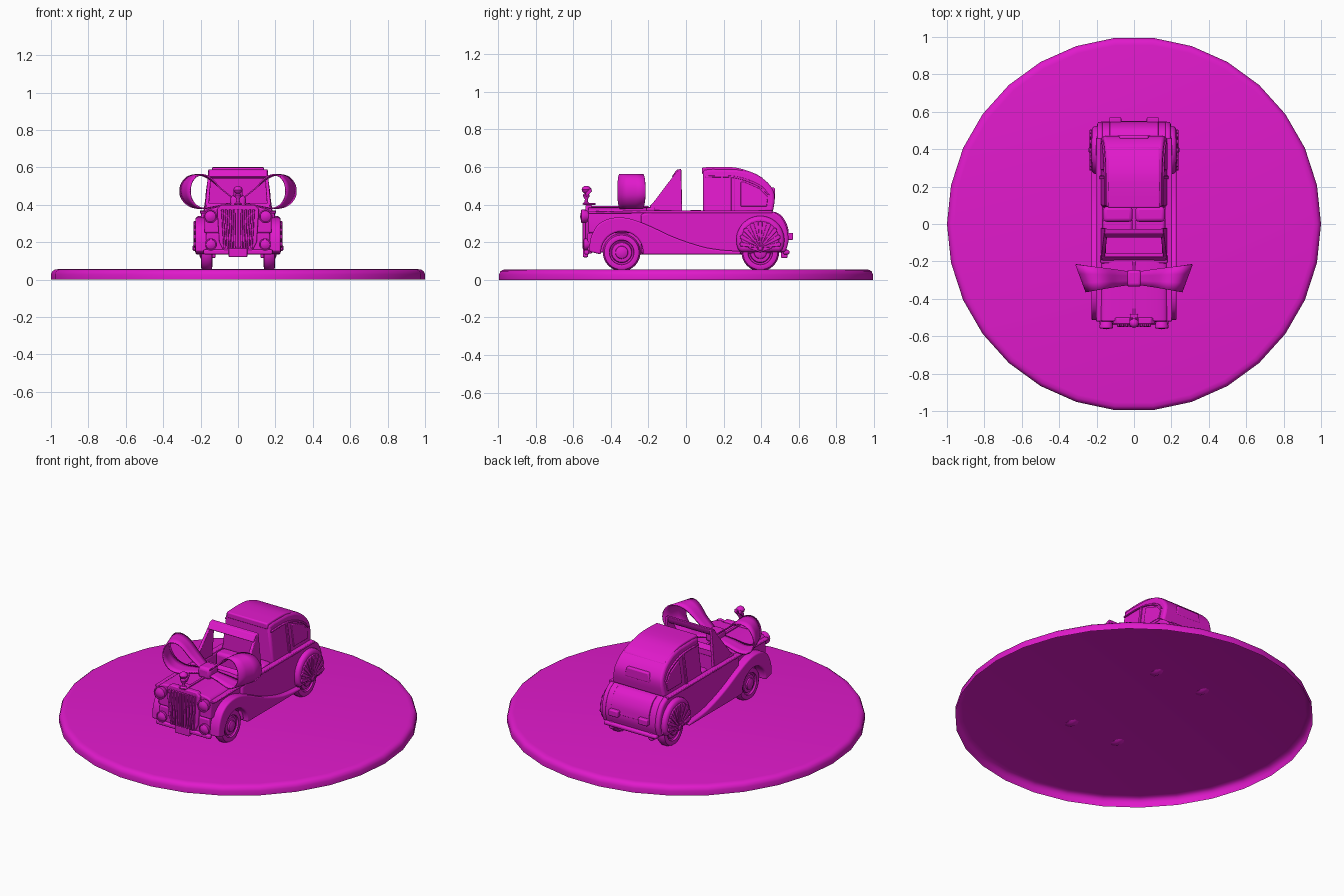
import bpy, bmesh
from math import pi, cos, sin, radians
from mathutils import Matrix, Vector

if "Cube" in bpy.data.objects:
    bpy.data.objects.remove(bpy.data.objects["Cube"])

mat = bpy.data.materials.new("magenta")
mat.diffuse_color = (0.75, 0.01, 0.6, 1)
mat.use_nodes = True
mat.node_tree.nodes["Principled BSDF"].inputs["Base Color"].default_value = mat.diffuse_color


def finish(name, bm, bevel=0, mirror=False, thick=0, seg=3):
    bmesh.ops.recalc_face_normals(bm, faces=bm.faces[:])
    me = bpy.data.meshes.new(name)
    bm.to_mesh(me)
    bm.free()
    ob = bpy.data.objects.new(name, me)
    bpy.context.collection.objects.link(ob)
    me.materials.append(mat)
    bpy.ops.object.select_all(action='DESELECT')
    ob.select_set(True)
    bpy.context.view_layer.objects.active = ob
    bpy.ops.object.shade_smooth_by_angle(angle=radians(40))
    if thick:
        m = ob.modifiers.new("thick", 'SOLIDIFY')
        m.thickness = thick
        m.offset = 0
    if bevel:
        m = ob.modifiers.new("bevel", 'BEVEL')
        m.width, m.segments = bevel, seg
        m.limit_method, m.angle_limit = 'ANGLE', radians(40)
    if mirror:
        ob.modifiers.new("mirror", 'MIRROR')
    return ob


def prism(name, pts, a, b, axis='x', bevel=0, mirror=False, taper=None):
    """Extrude an outline along x (points are y,z) or along y (points are x,z)."""
    bm = bmesh.new()
    ends = []
    for t in (a, b):
        ends.append([bm.verts.new((t, u, v) if axis == 'x' else (u, t, v)) for u, v in pts])
    n = len(pts)
    bm.faces.new(ends[0])
    bm.faces.new(ends[1][::-1])
    for i in range(n):
        j = (i + 1) % n
        bm.faces.new((ends[0][i], ends[0][j], ends[1][j], ends[1][i]))
    if taper:  # narrow in x above height z0
        z0, k = taper
        for v in bm.verts:
            v.co.x *= 1 - k * max(0, v.co.z - z0)
    return finish(name, bm, bevel, mirror)


def box(name, x, y, z, bevel=0.006, mirror=False):
    return prism(name, [(y[0], z[0]), (y[1], z[0]), (y[1], z[1]), (y[0], z[1])],
                 x[0], x[1], bevel=bevel, mirror=mirror)


def lathe(name, prof, at=(0, 0, 0), axis='z', steps=28, mirror=False):
    """Spin (radius, height) points; height runs along +z, +x or -y."""
    bm = bmesh.new()
    vs = [bm.verts.new((r, 0, h)) for r, h in prof]
    es = [bm.edges.new(p) for p in zip(vs, vs[1:])]
    bmesh.ops.spin(bm, geom=vs + es, cent=(0, 0, 0), axis=(0, 0, 1), angle=2 * pi, steps=steps)
    bmesh.ops.remove_doubles(bm, verts=bm.verts[:], dist=1e-5)
    rot = {'z': Matrix(), 'x': Matrix.Rotation(pi / 2, 4, 'Y'), 'y': Matrix.Rotation(pi / 2, 4, 'X')}[axis]
    bm.transform(Matrix.Translation(at) @ rot)
    return finish(name, bm, mirror=mirror)


def curve(pts, n=4):
    """Smooth path through the points."""
    p = [Vector(q) for q in pts]
    p = [2 * p[0] - p[1]] + p + [2 * p[-1] - p[-2]]
    out = []
    for a, b, c, d in zip(p, p[1:], p[2:], p[3:]):
        for i in range(n):
            t = i / n
            out.append(tuple(0.5 * (2 * b + (c - a) * t + (2 * a - 5 * b + 4 * c - d) * t * t
                                    + (3 * b - a - 3 * c + d) * t ** 3)))
    return out + [tuple(p[-2])]


def arc(cy, cz, r, a0, a1, n=16):
    return [(cy + r * cos(radians(a0 + (a1 - a0) * i / n)), cz + r * sin(radians(a0 + (a1 - a0) * i / n)))
            for i in range(n + 1)]


# Round display base: open shell, 30 sides
lathe("display_base", [(1, 0), (1, .028), (.993, .044), (.98, .053), (.96, .056), (0, .056)], steps=30)

# Main body with open driver compartment, side panels close it
tail = curve([(.46, .365), (.505, .335), (.535, .28), (.545, .21), (.53, .15)])
prism("body_core", [(-.515, .15), (-.515, .355), (-.19, .36), (-.17, .34), (-.17, .19), (.09, .19), (.09, .36)]
      + tail + [(.44, .135), (-.22, .135)], -.17, .17, bevel=.006)
prism("side_panel", [(-.24, .14), (-.24, .35), (-.18, .365)] + tail + [(.44, .14)], .165, .197,
      bevel=.012, mirror=True)
prism("belt_moulding", [(-.52, .352), (-.2, .355), (.46, .355), (.46, .37), (-.2, .37), (-.52, .364)],
      .17, .203, bevel=.004, mirror=True)

# Bonnet with rounded shoulders
side = curve([(.18, .345), (.172, .37), (.14, .382), (.07, .388)])
prism("bonnet", [(.18, .25)] + side + [(-x, z) for x, z in side[::-1]] + [(-.18, .25)], -.52, -.17, 'y', bevel=.008)
box("bonnet_ridge", (-.008, .008), (-.52, -.2), (.38, .394), .003)
box("cowl", (-.18, .18), (-.21, -.165), (.34, .385), .008)

# Sweeping front wing with wheel arch
wing = curve([(-.515, .15), (-.507, .22), (-.475, .285), (-.42, .322), (-.35, .332), (-.28, .32), (-.19, .285),
              (-.06, .225), (.08, .178), (.18, .16), (.29, .152)])
prism("front_wing", wing + [(.29, .135), (-.22, .135)] + arc(-.34, .145, .112, -5, 185, 18),
      .15, .228, bevel=.018, mirror=True)

# Rear wing with scallop-shell cover
prism("rear_wing", arc(.395, .212, .128, -30, 210, 28), .15, .226, bevel=.02, mirror=True)
prism("shell_cover", [(.34, .165), (.395, .145), (.45, .165)] + arc(.395, .212, .1, -5, 185, 18),
      .22, .231, bevel=.006, mirror=True)
for i in range(9):
    a = radians(10 + 20 * i)
    d, s = Vector((cos(a), sin(a))), Vector((-sin(a), cos(a)))
    o = Vector((.395, .172))
    e = o + d * (.1 + .035 * sin(a))
    prism("shell_rib", [tuple(o - s * .003), tuple(e - s * .012), tuple(e + d * .006), tuple(e + s * .012),
                        tuple(o + s * .003)], .226, .237, bevel=.004, mirror=True)
lathe("shell_hinge", [(.016, 0), (.016, .012), (.01, .017), (0, .017)], (.225, .395, .168), 'x', 16, True)

# Wheels: tyre, dished rim and hub
tyre = [(0, -.03), (.07, -.03), (.092, -.026), (.1, -.012), (.1, .012), (.092, .028), (.078, .033),
        (.066, .03), (.064, .02), (.056, .016), (.052, .024), (.034, .026), (.032, .034), (.018, .04), (0, .041)]
for y in (-.342, .395):
    lathe("wheel", tyre, (.166, y, .146), 'x', 32, True)
for y in (-.342, .395):
    box("axle", (-.15, .15), (y - .012, y + .012), (.134, .158), .004)

# Closed passenger cabin
rear = curve([(.27, .588), (.35, .57), (.42, .53), (.462, .48), (.472, .43), (.462, .36)])
prism("cabin", [(.09, .35), (.09, .585), (.14, .59)] + rear, -.178, .178, bevel=.014, taper=(.36, .75))
top = curve([(.085, .592), (.2, .595), (.28, .588), (.36, .562), (.41, .535)])
prism("roof_panel", [(y, z - .03) for y, z in top[::-1]] + [(y, z + .006) for y, z in top],
      -.14, .14, bevel=.01)
prism("roof_gutter", curve([(.1, .553), (.22, .555), (.31, .54), (.4, .5), (.445, .45)])
      + curve([(.435, .45), (.392, .492), (.305, .53), (.22, .545), (.1, .543)]),
      .16, .187, bevel=.003, mirror=True, taper=(.36, .75))
# window panels and door pillar
prism("quarter_window", [(.29, .39), (.43, .39), (.435, .44), (.39, .485), (.31, .52), (.29, .52)],
      .17, .184, bevel=.004, mirror=True, taper=(.36, .75))
prism("door_pillar", [(.24, .36), (.258, .36), (.258, .55), (.24, .55)], .17, .185,
      bevel=.003, mirror=True, taper=(.36, .75))
prism("rear_window_frame", [(-.09, .43), (.09, .43), (.075, .49), (-.075, .49)], .4, .474, 'y', bevel=.008)

# Windscreen frame: side triangles, top and bottom rails
prism("windscreen_side", [(-.2, .37), (-.19, .39), (-.05, .575), (-.025, .588), (-.02, .365)],
      .158, .178, bevel=.004, mirror=True, taper=(.37, .5))
prism("windscreen_top_rail", [(-.075, .55), (-.05, .585), (-.025, .59), (-.03, .56), (-.05, .54)],
      -.158, .158, bevel=.004)
prism("windscreen_bottom_rail", [(-.2, .37), (-.19, .395), (-.175, .41), (-.155, .38)], -.17, .17, bevel=.003)

# Front bench: two padded backs
box("seat_back", (.008, .165), (.012, .092), (.2, .372), .018, True)
box("seat_cushion", (.008, .165), (-.05, .03), (.18, .24), .015, True)

# Radiator grille and slats
prism("grille_surround", [(-.075, .15), (.075, .15), (.1, .2), (.112, .375), (.09, .398), (-.09, .398),
                          (-.112, .375), (-.1, .2)], -.535, -.5, 'y', bevel=.006)
for i in range(9):
    x = (i - 4) * .021
    prism("grille_slat", [(x * .85 - .006, .165), (x * .85 + .006, .165), (x + .006, .375), (x - .006, .375)],
          -.55, -.53, 'y', bevel=.004)
box("front_valance", (-.17, .17), (-.525, -.5), (.14, .25), .008)
box("front_plate", (-.05, .05), (-.548, -.52), (.12, .168), .006)
box("front_bumper", (-.185, .185), (-.54, -.515), (.135, .16), .008)

# Headlamps and fog lamps
lamp = [(0, -.05), (.018, -.045), (.032, -.02), (.037, 0), (.037, .008), (.031, .01), (.029, .006), (.015, .013), (0, .015)]
lathe("headlamp", lamp, (.148, -.548, .338), 'y', 24, True)
lathe("fog_lamp", [(r * .88, h * .88) for r, h in lamp], (.145, -.535, .188), 'y', 24, True)

# Mascot on the radiator: plinth, little figure, wings
box("mascot_plinth", (-.022, .022), (-.545, -.48), (.398, .408), .004)
lathe("mascot_figure", [(.02, 0), (.02, .006), (.01, .014), (.008, .028), (.016, .042), (.018, .052), (.009, .06),
                        (.021, .068), (.025, .08), (.02, .092), (.01, .099), (0, .1)], (0, -.53, .4), steps=16)
prism("mascot_wing", [(-.53, .44), (-.5, .47), (-.505, .49), (-.535, .46)], .004, .024, bevel=.004, mirror=True)

# Gift bow: one ribbon loop mirrored, plus the knot
loop = curve([(.02, .43), (.09, .485), (.15, .54), (.2, .56), (.25, .547), (.28, .5), (.278, .44), (.24, .394),
              (.18, .38), (.1, .395), (.02, .41)], 5)
bm = bmesh.new()
rows = []
for x, z in loop:
    w = .036 + .046 * x / .28
    skew = .03 * max(0, x - .1) / .18
    rows.append([bm.verts.new((x + s * skew, -.29 + s * w, z)) for s in (-.9, -.3, .3, .9)])
for a, b in zip(rows, rows[1:]):
    for i in range(3):
        bm.faces.new((a[i], a[i + 1], b[i + 1], b[i]))
finish("bow_loop", bm, mirror=True, thick=.007)
box("bow_knot", (-.042, .042), (-.335, -.245), (.38, .45), .018)

# Tail: lamps, bumper, boot lid
box("tail_lamp", (.068, .132), (.52, .57), (.212, .25), .006, True)
box("rear_bumper", (-.18, .18), (.515, .55), (.135, .16), .01)
box("bumper_hook", (.12, .15), (.505, .54), (.115, .165), .008, True)
lid = curve([(.475, .362), (.512, .337), (.54, .285), (.549, .225)])
prism("boot_lid", lid + [(y - .03, z) for y, z in lid[::-1]], -.13, .13, bevel=.004)
